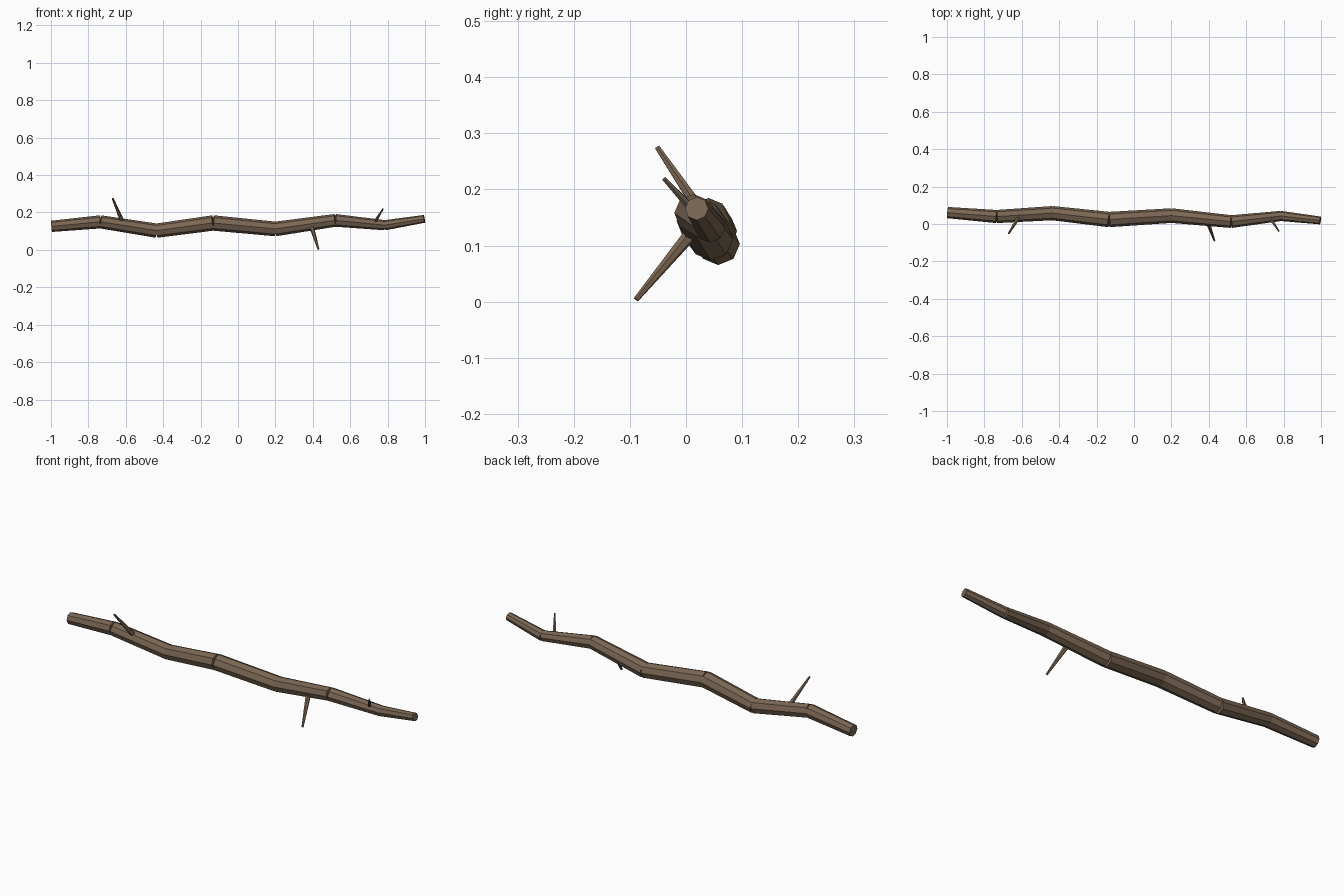
import bpy, bmesh
from mathutils import Vector, Matrix

if "Cube" in bpy.data.objects:
    bpy.data.objects.remove(bpy.data.objects["Cube"])

bark = bpy.data.materials.new("bark")
bark.diffuse_color = (0.2, 0.135, 0.088, 1)
bark.use_nodes = True
bark.node_tree.nodes["Principled BSDF"].inputs["Base Color"].default_value = bark.diffuse_color


def tapered(name, a, b, r1, r2, sides):
    """Flat-faced tapered cylinder from point a to point b."""
    a, b = Vector(a), Vector(b)
    d = b - a
    rot = d.to_track_quat('Z', 'Y').to_matrix().to_4x4()
    bm = bmesh.new()
    bmesh.ops.create_cone(bm, cap_ends=True, segments=sides, radius1=r1,
                          radius2=r2, depth=d.length,
                          matrix=Matrix.Translation((a + b) / 2) @ rot)
    me = bpy.data.meshes.new(name)
    bm.to_mesh(me)
    bm.free()
    me.materials.append(bark)
    ob = bpy.data.objects.new(name, me)
    bpy.context.collection.objects.link(ob)
    return ob


# Crooked main branch: joint position and radius
path = [
    ((-0.996, 0.061, 0.126), 0.030),
    ((-0.735, 0.040, 0.150), 0.035),
    ((-0.435, 0.058, 0.103), 0.038),
    ((-0.133, 0.024, 0.144), 0.041),
    ((0.200, 0.045, 0.112), 0.039),
    ((0.520, 0.013, 0.158), 0.034),
    ((0.785, 0.043, 0.132), 0.027),
    ((0.996, 0.019, 0.166), 0.021),
]
for i, ((a, ra), (b, rb)) in enumerate(zip(path, path[1:])):
    tapered(f"branch_segment_{i + 1}", a, b, ra, rb, 8)

# Thin side twigs: base, tip, base radius, tip radius
twigs = [
    ((-0.610, 0.046, 0.132), (-0.670, -0.051, 0.275), 0.013, 0.005),
    ((0.388, 0.026, 0.142), (0.430, -0.089, 0.004), 0.014, 0.005),
    ((0.725, 0.036, 0.138), (0.775, -0.039, 0.219), 0.010, 0.004),
]
for i, (a, b, ra, rb) in enumerate(twigs):
    tapered(f"twig_{i + 1}", a, b, ra, rb, 6)
